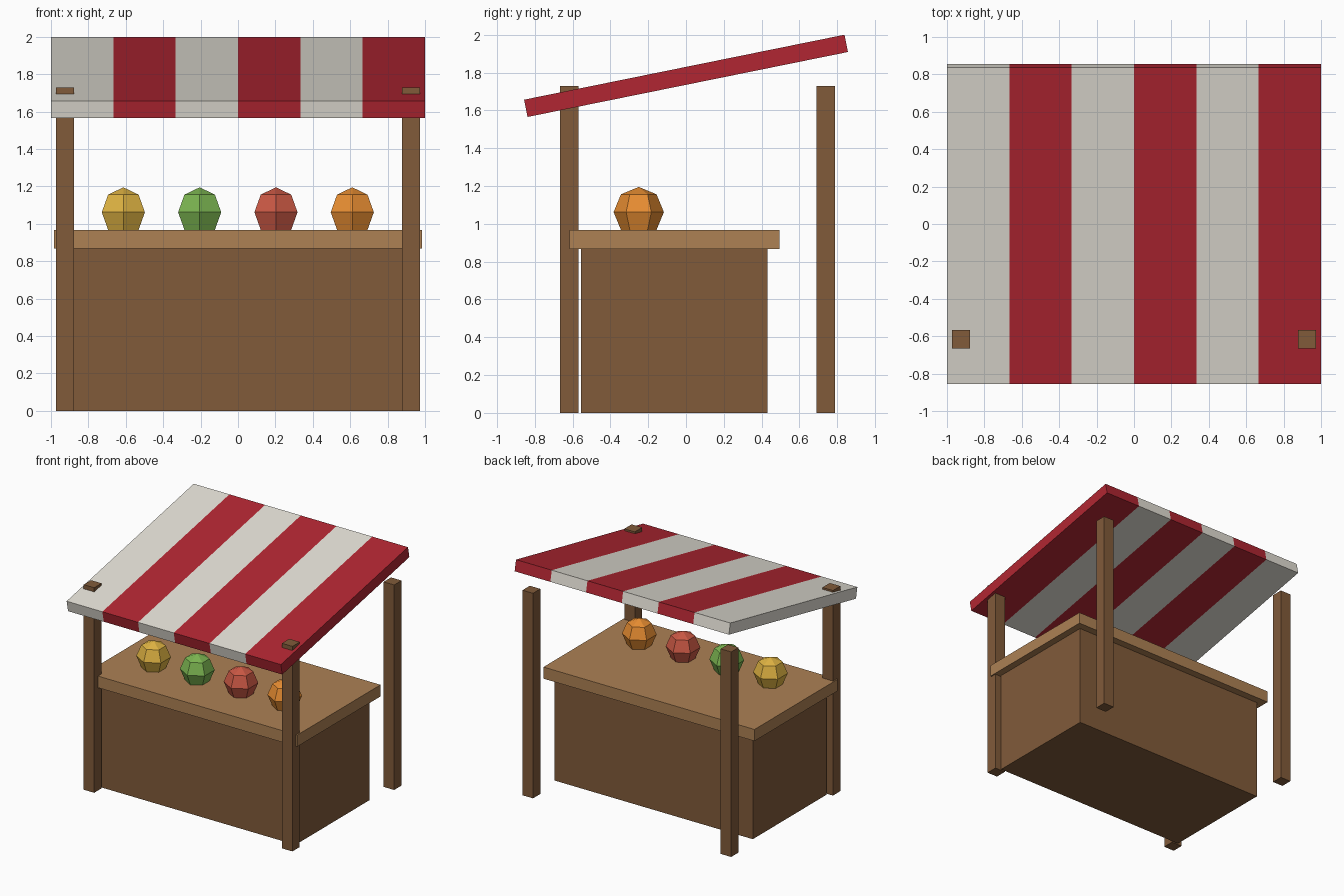
import bpy, bmesh, math
from mathutils import Matrix, Vector

if "Cube" in bpy.data.objects:
    bpy.data.objects.remove(bpy.data.objects["Cube"])


def material(name, r, g, b):
    """Flat material from 0-255 display values, stored as linear."""
    lin = [c / 255 / 12.92 if c < 11 else ((c / 255 + 0.055) / 1.055) ** 2.4 for c in (r, g, b)]
    m = bpy.data.materials.new(name)
    m.diffuse_color = (*lin, 1)
    m.use_nodes = True
    m.node_tree.nodes["Principled BSDF"].inputs["Base Color"].default_value = m.diffuse_color
    return m


DARK_WOOD = material("dark wood", 129, 91, 58)
LIGHT_WOOD = material("light wood", 173, 129, 84)
CREAM = material("cream cloth", 228, 224, 214)
RED = material("red cloth", 177, 38, 50)
FRUIT = [("yellow", material("yellow fruit", 222, 178, 66)),
         ("green", material("green fruit", 123, 180, 80)),
         ("red", material("red fruit", 202, 88, 68)),
         ("orange", material("orange fruit", 231, 141, 50))]


def make_object(name, bm, *mats):
    mesh = bpy.data.meshes.new(name)
    bm.to_mesh(mesh)
    bm.free()
    for m in mats:
        mesh.materials.append(m)
    obj = bpy.data.objects.new(name, mesh)
    bpy.context.collection.objects.link(obj)
    return obj


def box_mesh(size):
    bm = bmesh.new()
    bmesh.ops.create_cube(bm, size=1, matrix=Matrix.Diagonal((*size, 1)))
    return bm


def box(name, size, centre, mat):
    obj = make_object(name, box_mesh(size), mat)
    obj.location = centre
    return obj


# Counter: solid base with an overhanging top
box("counter_base", (1.85, 0.985, 0.87), (0, -0.0625, 0.435), DARK_WOOD)
box("counter_top", (1.97, 1.11, 0.098), (0, -0.0615, 0.917), LIGHT_WOOD)

# Four corner posts; the front pair pierces the awning
for side, x in (("left", -0.925), ("right", 0.925)):
    for end, y in (("front", -0.617), ("back", 0.74)):
        box(f"{end}_{side}_post", (0.098, 0.098, 1.73), (x, y, 0.865), DARK_WOOD)

# Sloping awning, cut into six alternating stripes
STRIPES = 6
bm = box_mesh((2.0, 1.729, 0.093))
for i in range(1, STRIPES):
    bmesh.ops.bisect_plane(bm, geom=bm.verts[:] + bm.edges[:] + bm.faces[:],
                           plane_co=(-1 + 2 * i / STRIPES, 0, 0), plane_no=(1, 0, 0))
for f in bm.faces:
    x = f.calc_center_median().x
    f.material_index = min(int((x + 1) / 2 * STRIPES), STRIPES - 1) % 2
awning = make_object("awning", bm, CREAM, RED)
awning.location = (0, 0, 1.7825)
awning.rotation_euler.x = 0.2

# Row of faceted fruit on the counter, a corner of each facing the front
RADIUS = 0.133
for i, (label, mat) in enumerate(FRUIT):
    bm = bmesh.new()
    bmesh.ops.create_uvsphere(bm, u_segments=6, v_segments=4, radius=RADIUS)
    if max(v.co.x for v in bm.verts) > 0.95 * RADIUS:
        bmesh.ops.rotate(bm, verts=bm.verts, cent=Vector(),
                         matrix=Matrix.Rotation(math.radians(30), 3, 'Z'))
    fruit = make_object(f"{label}_fruit", bm, mat)
    fruit.location = (-0.613 + i * 0.408, -0.25, 1.062)
